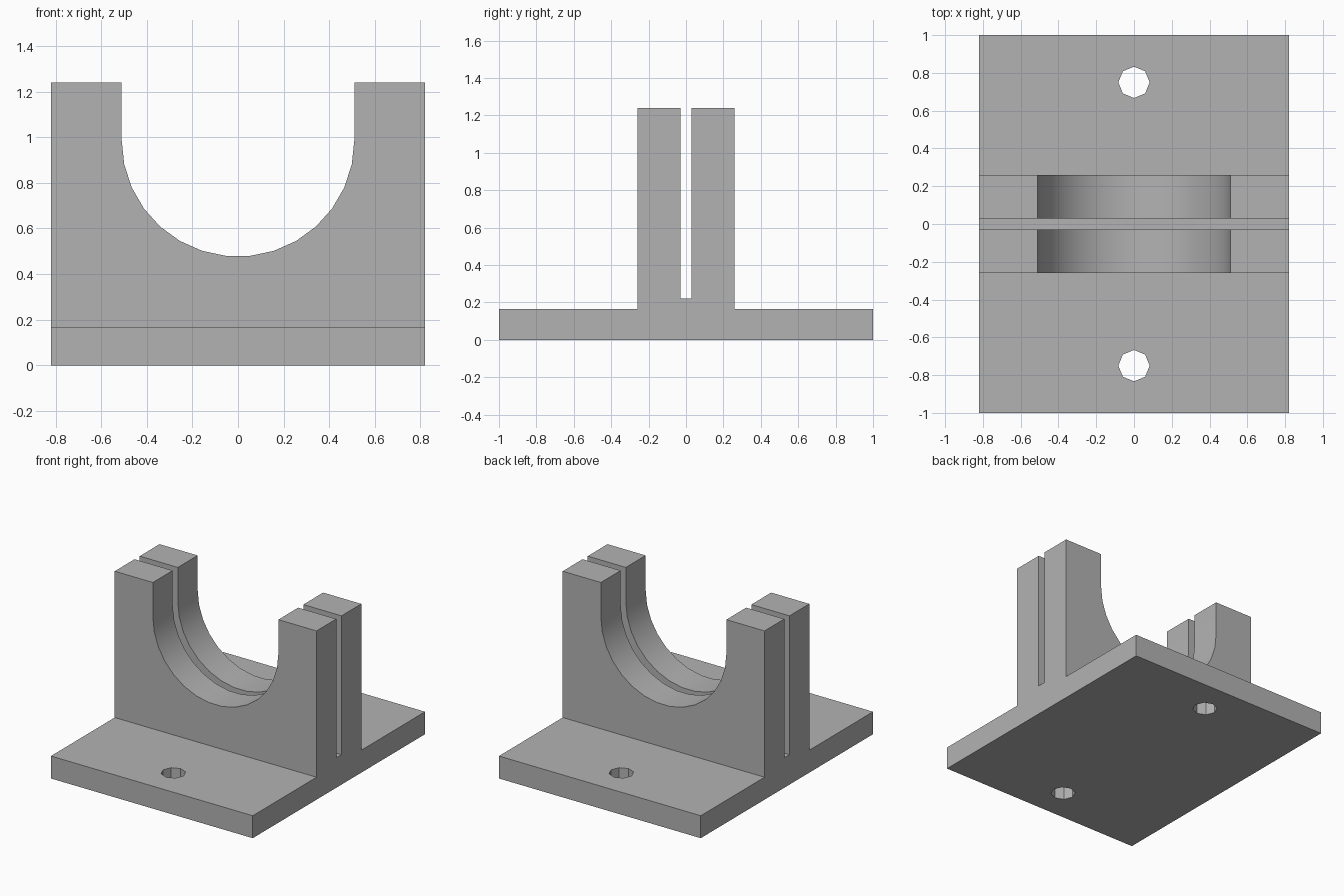
import bpy
import bmesh
from math import sin, cos, radians
from mathutils import Vector

cube = bpy.data.objects.get("Cube")
if cube:
    bpy.data.objects.remove(cube, do_unlink=True)

HALF_X, HALF_Y = 0.82, 1.0
BASE_TOP, TOP = 0.165, 1.24
BLOCK_Y, SLOT_Y, SLOT_FLOOR = 0.26, 0.03, 0.22
ARC_R, ARC_Z = 0.51, 0.987
HOLE_R, HOLE_Y = 0.083, 0.75


def prism(name, points, direction):
    """Extrude a closed outline along a direction vector."""
    bm = bmesh.new()
    face = bm.faces.new([bm.verts.new(p) for p in points])
    new = bmesh.ops.extrude_face_region(bm, geom=[face])["geom"]
    verts = [v for v in new if isinstance(v, bmesh.types.BMVert)]
    bmesh.ops.translate(bm, vec=Vector(direction), verts=verts)
    bmesh.ops.recalc_face_normals(bm, faces=bm.faces)
    mesh = bpy.data.meshes.new(name)
    bm.to_mesh(mesh)
    bm.free()
    obj = bpy.data.objects.new(name, mesh)
    bpy.context.collection.objects.link(obj)
    return obj


def cut(target, cutter):
    """Subtract the cutter from the target and discard it."""
    cutter.hide_render = True
    mod = target.modifiers.new(cutter.name, "BOOLEAN")
    mod.operation, mod.solver, mod.object = "DIFFERENCE", "EXACT", cutter
    bpy.context.view_layer.objects.active = target
    bpy.ops.object.modifier_apply(modifier=mod.name)
    bpy.data.objects.remove(cutter, do_unlink=True)


# Base flanges and slotted block as one side profile
half = [(SLOT_Y, SLOT_FLOOR), (SLOT_Y, TOP), (BLOCK_Y, TOP),
        (BLOCK_Y, BASE_TOP), (HALF_Y, BASE_TOP), (HALF_Y, 0)]
outline = half + [(-y, z) for y, z in reversed(half)]
bracket = prism("cradle_bracket", [(-HALF_X, y, z) for y, z in outline],
                (2 * HALF_X, 0, 0))

# Round-bottomed cradle opening
arc = [(ARC_R * sin(radians(a)), ARC_Z - ARC_R * cos(radians(a)))
       for a in range(-90, 91, 12)]
opening = [(-ARC_R, TOP + 0.2)] + arc + [(ARC_R, TOP + 0.2)]
cut(bracket, prism("cradle_cutter", [(x, -0.4, z) for x, z in opening], (0, 0.8, 0)))

# Octagonal mounting holes, front and back
for side in (-1, 1):
    ring = [(HOLE_R * cos(radians(a)), side * HOLE_Y + HOLE_R * sin(radians(a)), -0.1)
            for a in range(0, 360, 45)]
    cut(bracket, prism("hole_cutter", ring, (0, 0, 0.4)))

# Plain grey material
grey = bpy.data.materials.new("plain_grey")
grey.use_nodes = True
colour = (0.45, 0.45, 0.45, 1)
grey.diffuse_color = colour
grey.node_tree.nodes["Principled BSDF"].inputs["Base Color"].default_value = colour
bracket.data.materials.clear()
bracket.data.materials.append(grey)

# Smooth cradle, sharp corners
bpy.ops.object.select_all(action="DESELECT")
bracket.select_set(True)
bpy.context.view_layer.objects.active = bracket
bpy.ops.object.shade_smooth_by_angle(angle=radians(30))
